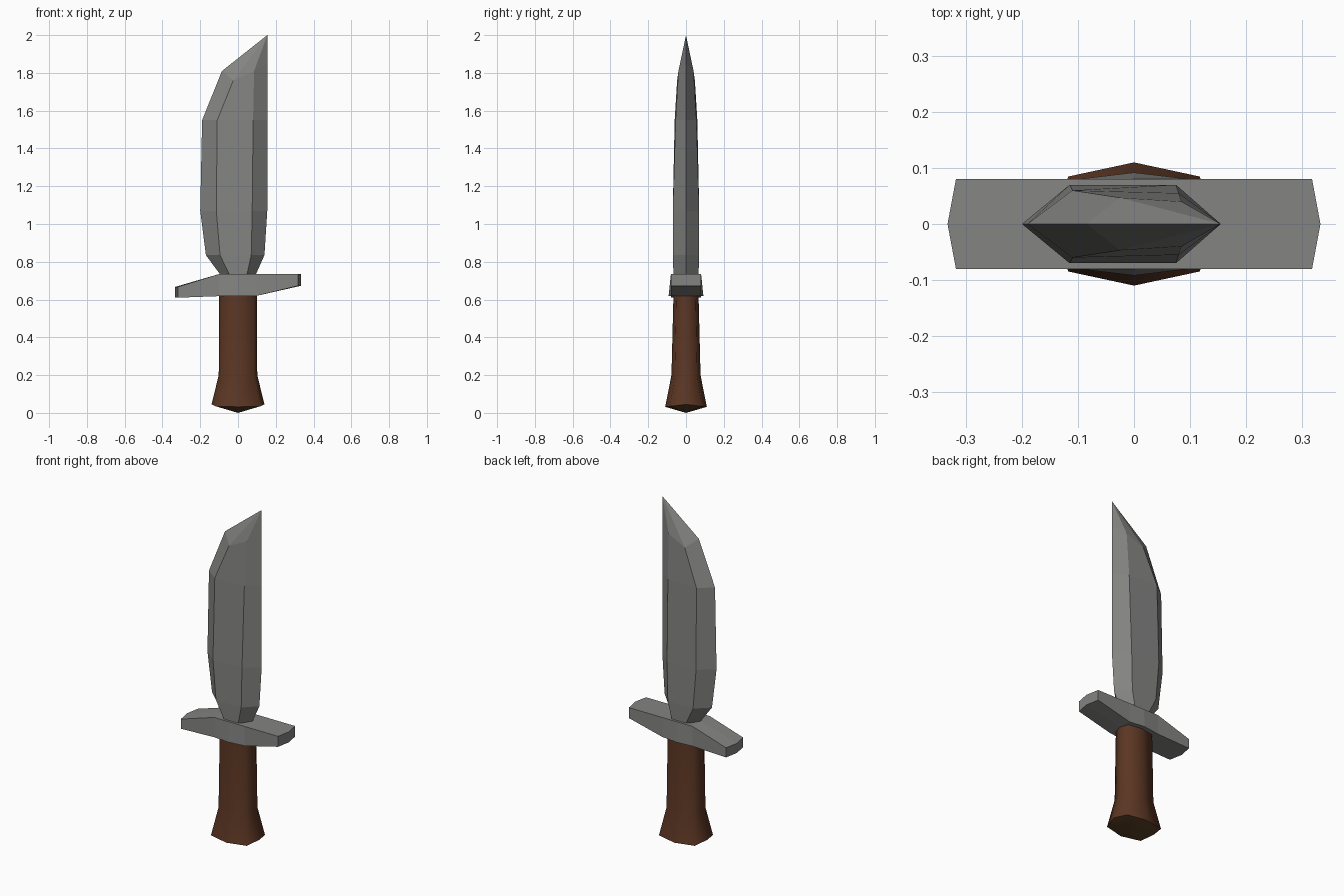
import bpy, bmesh

old = bpy.data.objects.get("Cube")
if old:
    bpy.data.objects.remove(old, do_unlink=True)


def material(name, rgb):
    m = bpy.data.materials.new(name)
    m.use_nodes = True
    m.diffuse_color = (*rgb, 1)
    bsdf = next(n for n in m.node_tree.nodes if n.type == 'BSDF_PRINCIPLED')
    bsdf.inputs["Base Color"].default_value = (*rgb, 1)
    return m


steel = material("steel grey", (0.23, 0.23, 0.225))
wood = material("brown wood", (0.105, 0.037, 0.017))
end_wood = material("end grain brown", (0.105, 0.05, 0.017))


def loft(name, rings, mats, tip=None, base=None):
    """Skin a stack of rings; close each end with a point or a flat cap."""
    bm = bmesh.new()
    rows = [[bm.verts.new(p) for p in ring] for ring in rings]
    n = len(rows[0])
    for a, b in zip(rows, rows[1:]):
        for i in range(n):
            j = (i + 1) % n
            bm.faces.new((a[i], a[j], b[j], b[i]))
    for row, point in ((rows[0], base), (rows[-1], tip)):
        if point:
            v = bm.verts.new(point)
            for i in range(n):
                bm.faces.new((row[i], row[(i + 1) % n], v))
        else:
            bm.faces.new(row)
    bmesh.ops.recalc_face_normals(bm, faces=bm.faces)
    mesh = bpy.data.meshes.new(name)
    bm.to_mesh(mesh)
    bm.free()
    for m in mats:
        mesh.materials.append(m)
    obj = bpy.data.objects.new(name, mesh)
    bpy.context.collection.objects.link(obj)
    return obj


# Blade: hexagonal sections between the spine and the edge
def blade_ring(back, ridge_a, ridge_b, edge):
    (ax, ay, az), (bx, by, bz) = ridge_a, ridge_b
    return [(back[0], 0, back[1]), (ax, -ay, az), (bx, -by, bz),
            (edge[0], 0, edge[1]), (bx, by, bz), (ax, ay, az)]


def level(z, back, a, b, edge, ya, yb):
    return blade_ring((back, z), (a, ya, z), (b, yb, z), (edge, z))


blade = loft("blade", [
    level(0.70, -0.07, -0.03, 0.04, 0.08, 0.065, 0.065),
    level(0.835, -0.17, -0.095, 0.07, 0.14, 0.07, 0.07),
    level(1.07, -0.20, -0.115, 0.075, 0.155, 0.07, 0.07),
    level(1.55, -0.19, -0.11, 0.08, 0.155, 0.06, 0.055),
    blade_ring((-0.085, 1.81), (-0.025, 0.047, 1.76),
               (0.085, 0.04, 1.81), (0.155, 1.85)),
], [steel], tip=(0.155, 0, 2.0))


# Guard: S-shaped bar with pointed ends and a slight swell at the middle
def guard_ring(x, low, high, y_low=0.08, point=0):
    return [(x, -y_low, low), (x + point, 0, low), (x, y_low, low),
            (x, 0.08, high), (x + point, 0, high), (x, -0.08, high)]


guard = loft("guard", [
    guard_ring(-0.318, 0.61, 0.667, point=-0.015),
    guard_ring(-0.10, 0.618, 0.735),
    guard_ring(0, 0.62, 0.735, y_low=0.092),
    guard_ring(0.10, 0.62, 0.735),
    guard_ring(0.318, 0.673, 0.735, point=0.015),
], [steel])


# Grip: eight-sided flared handle with a shallow pointed base
def grip_ring(z, rx, ry, dip=0):
    outline = [(1, 0), (0.84, 0.77), (0, 1), (-0.84, 0.77),
               (-1, 0), (-0.84, -0.77), (0, -1), (0.84, -0.77)]
    return [(x * rx, y * ry, z - dip * abs(y)) for x, y in outline]


grip = loft("grip", [
    grip_ring(0.045, 0.14, 0.11, dip=0.013),
    grip_ring(0.20, 0.102, 0.077),
    grip_ring(0.64, 0.10, 0.066),
], [wood, end_wood], base=(0, 0, 0))
for face in grip.data.polygons:
    if face.normal.z < -0.7:
        face.material_index = 1

# Smooth the rounded grip, keep the metal faceted
bpy.ops.object.select_all(action='DESELECT')
grip.select_set(True)
bpy.context.view_layer.objects.active = grip
bpy.ops.object.shade_smooth_by_angle(angle=1.1)
